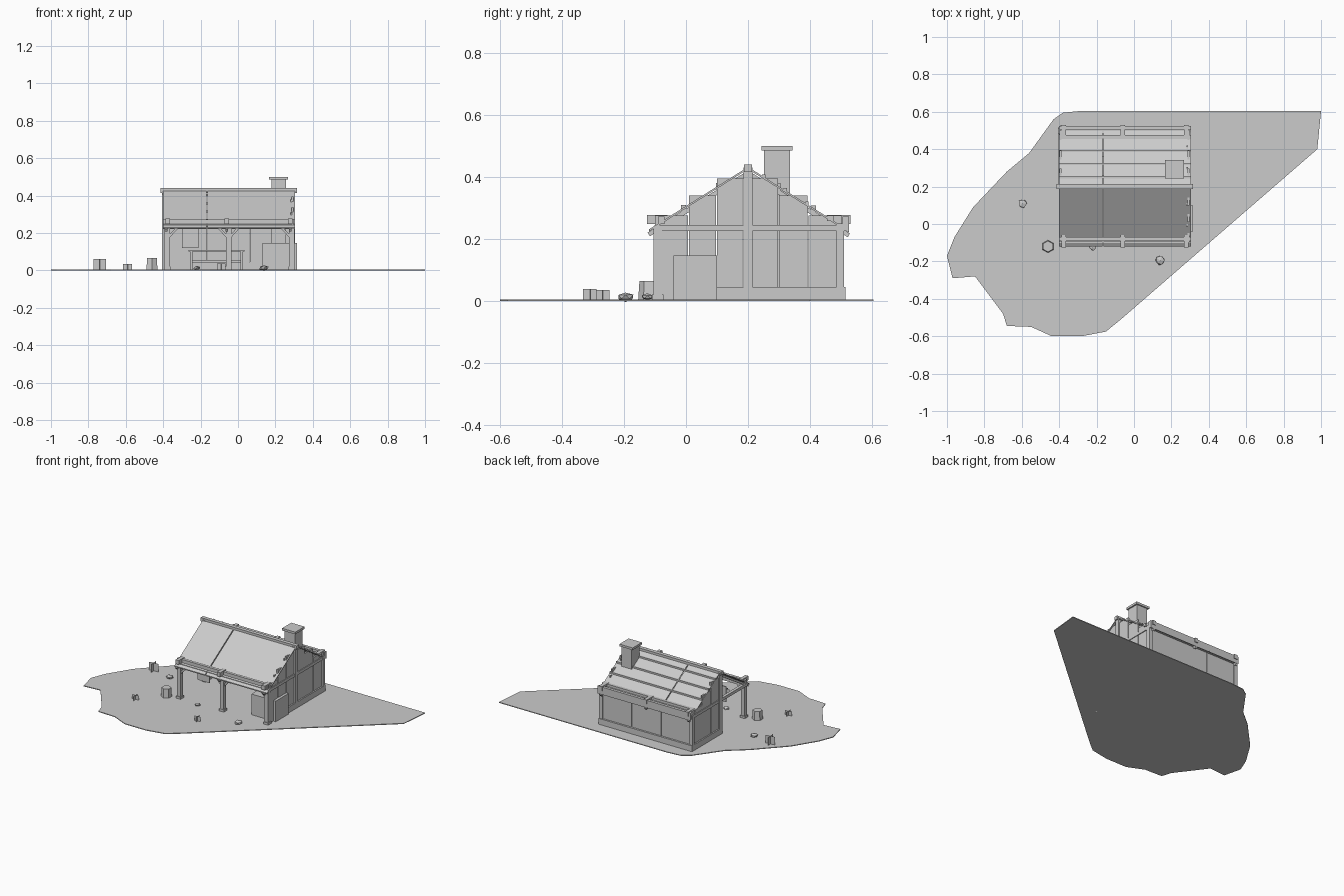
import bpy, bmesh, math, random
from mathutils import Vector, Matrix

cube = bpy.data.objects.get("Cube")
if cube:
    bpy.data.objects.remove(cube)
random.seed(4)

grey = bpy.data.materials.new("plain_grey")
grey.use_nodes = True
GREY = (0.6, 0.6, 0.6, 1)
grey.diffuse_color = GREY
grey.node_tree.nodes["Principled BSDF"].inputs["Base Color"].default_value = GREY


def add(name, bm):
    bmesh.ops.recalc_face_normals(bm, faces=bm.faces)
    mesh = bpy.data.meshes.new(name)
    bm.to_mesh(mesh)
    bm.free()
    mesh.materials.append(grey)
    ob = bpy.data.objects.new(name, mesh)
    bpy.context.collection.objects.link(ob)
    return ob


def prism(name, points, offset):
    """Extrude a closed outline along an offset."""
    bm = bmesh.new()
    face = bm.faces.new([bm.verts.new(p) for p in points])
    new = bmesh.ops.extrude_face_region(bm, geom=[face])["geom"]
    verts = [g for g in new if isinstance(g, bmesh.types.BMVert)]
    bmesh.ops.translate(bm, verts=verts, vec=offset)
    return add(name, bm)


def box(name, x, y, z):
    pts = [(x[0], y[0], z[0]), (x[1], y[0], z[0]), (x[1], y[1], z[0]), (x[0], y[1], z[0])]
    return prism(name, pts, (0, 0, z[1] - z[0]))


def bar(name, a, b, w):
    """Square beam between two points."""
    a, b = Vector(a), Vector(b)
    d = b - a
    bm = bmesh.new()
    bmesh.ops.create_cube(bm, size=1)
    turn = d.to_track_quat('Z', 'Y').to_matrix().to_4x4()
    size = Matrix.Diagonal((w, w, d.length, 1))
    bm.transform(Matrix.Translation((a + b) / 2) @ turn @ size)
    return add(name, bm)


# Ground sheet
outline = [(-1, -.17), (-.97, -.29), (-.85, -.28), (-.7, -.48), (-.68, -.545), (-.55, -.55),
           (-.44, -.6), (-.28, -.6), (-.15, -.575), (-.07, -.51), (.98, .4), (1, .605),
           (-.28, .605), (-.38, .595), (-.43, .56), (-.56, .38), (-.68, .28), (-.86, .09), (-.96, -.07)]
prism("ground", [(x, y, 0) for x, y in outline], (0, 0, .005))

MID, X0, X1 = .2, -.4, .305
SEAM = -.165


def roof_z(y):
    return .432 - abs(y - MID) * .63


# Roof slopes, each in two sheets with a narrow seam
for side, eave in (("front", -.12), ("back", .525)):
    for part, x0, x1 in (("right", X0, SEAM - .003), ("left", SEAM + .003, X1)):
        ze = roof_z(eave)
        prism(f"roof_{side}_{part}",
              [(x0, MID, .432), (x0, eave, ze), (x0, eave, ze - .007), (x0, MID, .425)],
              (x1 - x0, 0, 0))
    # Rafters under the slopes
    for x in (-.385, -.06, .28):
        bar(f"rafter_{side}", (x, MID, .412), (x, eave, roof_z(eave) - .016), .014)
    # Pegs standing out of the slopes
    for t in (.3, .65):
        y = MID + (eave - MID) * t
        box(f"peg_{side}", (.28, .288), (y - .008, y + .008), (roof_z(y) - .02, roof_z(y) + .008))

# Ridge beam, battens and eave rails
box("ridge_beam", (-.415, .315), (.187, .213), (.415, .44))
for y in (.25, .32, .39):
    z = roof_z(y)
    bar("roof_batten", (X0, y, z + .002), (X1, y, z + .002), .011)
for y in (-.08, .465, .515):
    z = roof_z(y)
    box("eave_rail", (X0, X1), (y - .01, y + .01), (z - .008, .272 if y != .465 else z + .01))
for x in (-.375, -.06, .28):
    for y0, y1 in ((-.125, -.06), (.455, .53)):
        box("rail_bracket", (x - .012, x + .012), (y0, y1), (.248, .277))

# Stepped gable planks, full on the left and only at the back on the right
steps = [(-.1, .01, .245), (.01, .1, .31), (.1, .185, .365),
         (.215, .3, .365), (.3, .395, .31), (.395, .505, .245)]
for side, x in (("left", .292), ("right", -.392)):
    for y0, y1, top in steps:
        if side == "left" or y0 > MID:
            box(f"gable_plank_{side}", (x - .005, x + .005), (y0, y1 - .003), (0, top + .03))
    box(f"ridge_post_{side}", (x - .014, x + .014), (.186, .214), (0, .43))
    box(f"back_corner_post_{side}", (x - .013, x + .013), (.485, .51), (0, .25))
    box(f"tie_beam_{side}", (x - .01, x + .01), (-.1, .5), (.225, .245))
    box(f"gable_sill_{side}", (x - .014, x + .014), (.1 if x > 0 else .2, .515), (0, .045))

# Back wall with sill and posts
for i in range(3):
    x0 = -.39 + i * .227
    box("back_wall_panel", (x0, x0 + .224), (.492, .502), (0, .245))
box("back_wall_sill", (-.4, .305), (.49, .515), (0, .045))
box("back_top_plate", (-.4, .305), (.485, .508), (.225, .245))

# Open front: posts, lintel and angled braces
posts = (-.378, -.05, .287)
for x in posts:
    box("front_post", (x - .014, x + .014), (-.105, -.077), (0, .235))
    box("post_foot", (x - .018, x + .018), (-.109, -.073), (0, .02))
    for s in (-1, 1):
        if X0 < x + s * .05 < X1:
            bar("post_brace", (x, -.091, .17), (x + s * .05, -.091, .225), .012)
box("front_lintel", (-.4, .305), (-.102, -.08), (.222, .245))

# Chimney above a hearth
box("chimney_stack", (.178, .257), (.252, .335), (.0, .485))
box("chimney_cap", (.165, .266), (.243, .343), (.485, .5))
box("hearth", (.13, .315), (-.04, .1), (0, .147))

# Hanging board and work table
box("hanging_board", (-.3, -.21), (-.012, -.004), (.12, .225))
box("table_top", (-.265, .035), (.26, .36), (.1, .11))
box("table_back_rail", (-.25, .02), (.35, .356), (.04, .055))
for x in (-.25, .02):
    for y in (.27, .35):
        box("table_leg", (x - .007, x + .007), (y - .007, y + .007), (0, .1))

# Cut stump
bm = bmesh.new()
bmesh.ops.create_cone(bm, cap_ends=True, segments=6, radius1=.034, radius2=.03, depth=.06,
                      matrix=Matrix.Translation((-.46, -.12, .035)))
add("stump", bm)

# Loose rocks
for x, y, r in ((-.595, .11, .026), (-.22, -.125, .02), (.14, -.195, .028)):
    bm = bmesh.new()
    bmesh.ops.create_icosphere(bm, subdivisions=1, radius=r)
    for v in bm.verts:
        v.co *= random.uniform(.8, 1.1)
        v.co.z *= .55
    bm.transform(Matrix.Translation((x, y, .013)))
    add("rock", bm)

# Grass tufts from crossed upright sheets
for x, y, r, h in ((-.74, .14, .034, .06), (-.59, -.27, .024, .035), (-.09, -.31, .022, .038)):
    bm = bmesh.new()
    for angle in (.1, .1 + math.pi / 2):
        dx, dy = r * math.cos(angle), r * math.sin(angle)
        bm.faces.new([bm.verts.new(p) for p in (
            (x - dx, y - dy, .005), (x + dx, y + dy, .005), (x + dx, y + dy, h), (x - dx, y - dy, h))])
    add("grass_tuft", bm)
